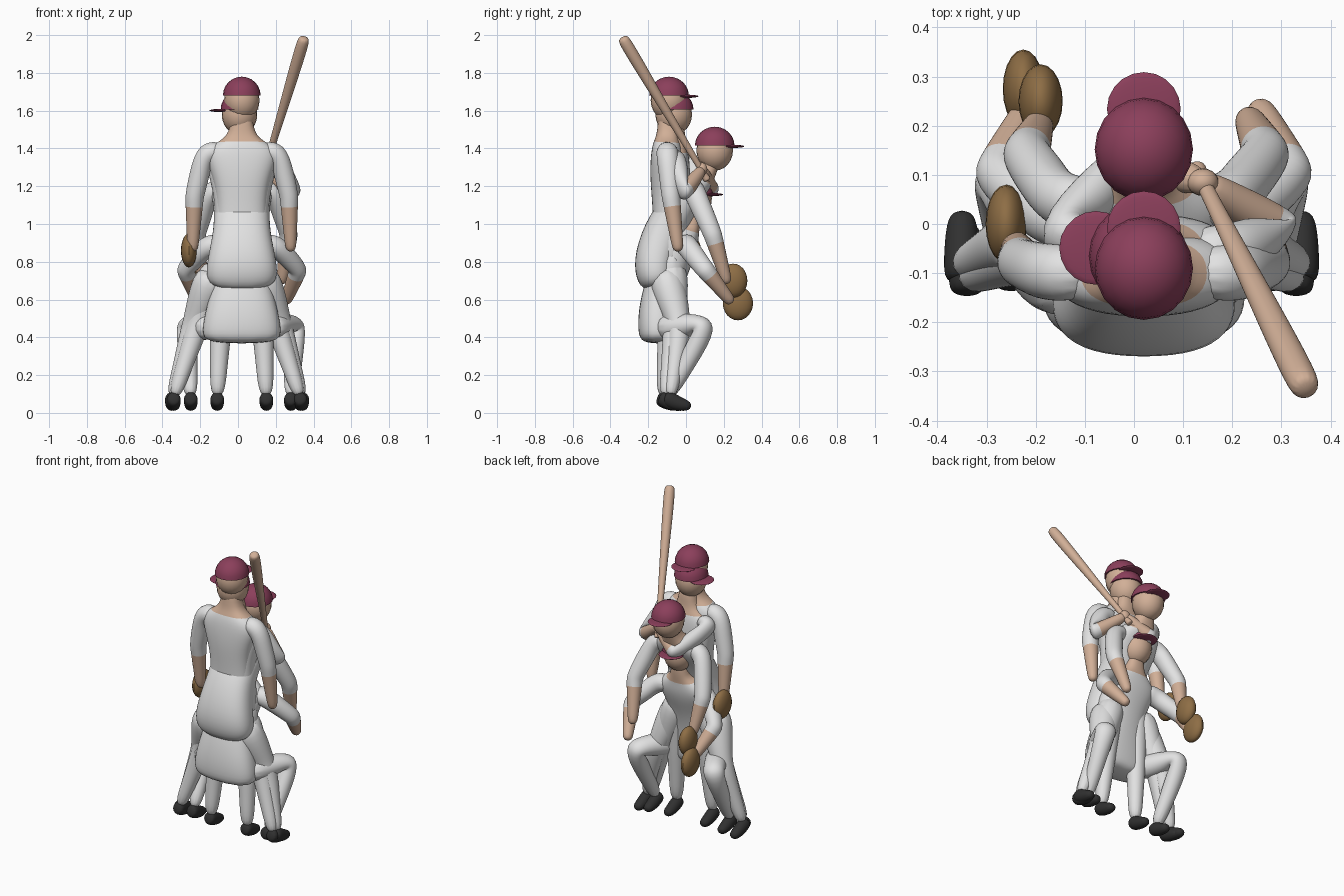
import bpy, bmesh, math
from mathutils import Vector

old = bpy.data.objects.get("Cube")
if old:
    bpy.data.objects.remove(old, do_unlink=True)


def material(name, rgb):
    m = bpy.data.materials.new(name)
    m.use_nodes = True
    m.diffuse_color = (*rgb, 1)
    b = m.node_tree.nodes["Principled BSDF"]
    b.inputs["Base Color"].default_value = (*rgb, 1)
    b.inputs["Roughness"].default_value = 0.8
    return m


WHITE = material("uniform white", (0.76, 0.76, 0.76))
SKIN = material("skin tan", (0.64, 0.43, 0.31))
CAP = material("cap maroon", (0.26, 0.05, 0.105))
GLOVE = material("glove brown", (0.27, 0.155, 0.06))
SHOE = material("shoe black", (0.03, 0.03, 0.03))
CX = 0.02      # shared centre line of the figures
SIDES = 12


def finish(name, bm, mats, subdivide=0):
    bmesh.ops.recalc_face_normals(bm, faces=bm.faces)
    for f in bm.faces:
        f.smooth = True
    me = bpy.data.meshes.new(name)
    bm.to_mesh(me)
    bm.free()
    for m in mats:
        me.materials.append(m)
    ob = bpy.data.objects.new(name, me)
    bpy.context.collection.objects.link(ob)
    if subdivide:
        ob.modifiers.new("round", "SUBSURF").levels = subdivide
        ob.modifiers["round"].render_levels = subdivide
    return ob


def loft(name, points, sizes, mats, split=None, power=1.0):
    """Tube through points; a size is a radius or (width, depth).
    Segments from index split onward take the second material;
    a power below 1 makes the section boxier."""
    pts = [Vector(p) for p in points]
    bm = bmesh.new()
    rings, u = [], Vector((1, 0, 0))
    for i, p in enumerate(pts):
        t = Vector()
        if i:
            t += (p - pts[i - 1]).normalized()
        if i < len(pts) - 1:
            t += (pts[i + 1] - p).normalized()
        t.normalize()
        u = (u - t * u.dot(t)).normalized()
        v = t.cross(u)
        w, d = sizes[i] if isinstance(sizes[i], tuple) else (sizes[i],) * 2
        ring = []
        for k in range(SIDES):
            a = math.tau * (k + 0.5) / SIDES
            c, s = (math.copysign(abs(q) ** power, q) for q in (math.cos(a), math.sin(a)))
            ring.append(bm.verts.new(p + 1.05 * (u * w * c + v * d * s)))
        rings.append(ring)
    for i in range(len(rings) - 1):
        for k in range(SIDES):
            n = (k + 1) % SIDES
            f = bm.faces.new((rings[i][k], rings[i][n], rings[i + 1][n], rings[i + 1][k]))
            f.material_index = int(split is not None and i >= split)
    bm.faces.new(rings[0])
    end = bm.faces.new(rings[-1])
    end.material_index = int(split is not None)
    return finish(name, bm, mats, 2)


def ball(name, centre, size, mat, dome=False):
    bm = bmesh.new()
    bmesh.ops.create_uvsphere(bm, u_segments=20, v_segments=12, radius=1)
    if dome:
        bmesh.ops.bisect_plane(bm, geom=bm.verts[:] + bm.edges[:] + bm.faces[:],
                               plane_co=(0, 0, 0), plane_no=(0, 0, -1), clear_outer=True)
        bmesh.ops.holes_fill(bm, edges=[e for e in bm.edges if e.is_boundary])
    for v in bm.verts:
        v.co = Vector(centre) + Vector(a * b for a, b in zip(v.co, size))
    ob = finish(name, bm, [mat])
    bpy.context.view_layer.objects.active = ob
    ob.select_set(True)
    bpy.ops.object.shade_smooth_by_angle()
    ob.select_set(False)


def head(who, x, y, z, face=(0, 1)):
    """Head with cap; z is the cap's lower edge."""
    fx, fy = face
    ball(who + " head", (x, y, z - 0.025), (0.094, 0.097, 0.108), SKIN)
    ball(who + " cap", (x, y, z), (0.1, 0.105, 0.1), CAP, True)
    ball(who + " cap brim", (x + fx * 0.085, y + fy * 0.082, z - 0.004),
         (0.075, 0.075, 0.009), CAP)


def arm(who, side, shoulder, elbow, hand, cuff=0.1):
    """Sleeve from inside the shoulder to the elbow, bare forearm and hand."""
    s, e, h = Vector(shoulder), Vector(elbow), Vector(hand)
    inner = s.lerp(Vector((CX, s.y, s.z + 0.01)), 0.5)
    pts = [inner, s, s.lerp(e, 0.5), e, e.lerp(h, cuff), e.lerp(h, 0.75), h]
    loft(f"{who} {side} arm", pts, [0.055, 0.058, 0.054, 0.049, 0.047, 0.033, 0.027],
         [WHITE, SKIN], 4)


def leg(who, side, hip, knee, foot, sizes):
    """Trouser leg and shoe."""
    h, k, f = Vector(hip), Vector(knee), Vector(foot)
    ankle = f + Vector((0, 0, 0.08))
    loft(f"{who} {side} leg", [h, h.lerp(k, 0.5), k.lerp(h, 0.1), k.lerp(ankle, 0.12),
                               k.lerp(ankle, 0.6), ankle],
         [sizes[0], sizes[0] * 0.9, sizes[1], sizes[1] * 0.95, sizes[2], sizes[2] * 0.85], [WHITE])
    loft(f"{who} {side} shoe", [f + Vector(o) for o in
                                ((0, -0.035, 0.08), (0, 0, 0.07), (0, 0.05, 0.045), (0, 0.115, 0.033))],
         [(0.034, 0.032), (0.037, 0.044), (0.035, 0.037), (0.027, 0.023)], [SHOE])


def mirrored(p, side, cx=CX):
    return (cx + side * p[0], p[1], p[2])


def legs(who, hip, knee, foot, sizes, cx=CX):
    for side, label in ((1, "left"), (-1, "right")):
        leg(who, label, *(mirrored(p, side, cx) for p in (hip, knee, foot)), sizes)


def torso(who, rows):
    """Rows of (y, z, half width, half depth), hips to neck."""
    loft(who + " torso", [(CX, r[0], r[1]) for r in rows], [r[2:] for r in rows],
         [WHITE, SKIN], len(rows) - 3, 0.8)


# Standing player
torso("standing", [(-0.08, 0.78, 0.12, 0.08), (-0.08, 0.9, 0.15, 0.09), (-0.09, 1.1, 0.125, 0.085),
                   (-0.1, 1.25, 0.15, 0.09), (-0.1, 1.38, 0.2, 0.085), (-0.1, 1.435, 0.125, 0.07),
                   (-0.095, 1.475, 0.06, 0.055), (-0.09, 1.62, 0.055, 0.055)])
head("standing", CX, -0.09, 1.68)
for side, label in ((1, "left"), (-1, "right")):
    arm("standing", label, *(mirrored(p, side) for p in
        ((0.195, -0.1, 1.385), (0.25, -0.08, 1.15), (0.26, -0.04, 0.85))))
legs("standing", (0.08, -0.08, 0.88), (0.11, -0.09, 0.48), (0.13, -0.12, 0.0), (0.085, 0.06, 0.045))
ball("standing glove", (-0.26, 0.0, 0.86), (0.042, 0.08, 0.09), GLOVE)

# Batter, looking to one side
torso("batter", [(-0.08, 0.72, 0.13, 0.08), (-0.09, 0.86, 0.165, 0.1), (-0.08, 1.05, 0.13, 0.09),
                 (-0.07, 1.22, 0.16, 0.09), (-0.06, 1.32, 0.19, 0.08), (-0.06, 1.38, 0.12, 0.07),
                 (-0.06, 1.42, 0.06, 0.055), (-0.06, 1.55, 0.055, 0.055)])
head("batter", 0.008, -0.065, 1.605, (-1, 0.2))
hands = (0.14, 0.085, 1.29)
arm("batter", "left", (0.2, -0.06, 1.34), (0.295, -0.01, 1.165), hands, 0.04)
arm("batter", "right", (-0.17, -0.03, 1.34), (-0.01, 0.13, 1.18), hands, 0.04)
ball("batter grip", hands, (0.032, 0.028, 0.035), SKIN)
legs("batter", (0.1, -0.08, 0.8), (0.21, -0.06, 0.46), (0.335, -0.11, 0.0), (0.09, 0.06, 0.042), -0.005)
knob, tip = Vector((0.125, 0.115, 1.23)), Vector((0.352, -0.338, 1.99))
loft("bat", [knob, knob.lerp(tip, 0.02), knob.lerp(tip, 0.04), knob.lerp(tip, 0.3),
             knob.lerp(tip, 0.65), knob.lerp(tip, 0.96), tip],
     [0.02, 0.02, 0.014, 0.019, 0.028, 0.034, 0.026], [SKIN])

# Fielder leaning forward
torso("fielder", [(-0.14, 0.66, 0.16, 0.08), (-0.165, 0.73, 0.19, 0.105), (-0.165, 0.83, 0.175, 0.11),
                  (-0.1, 1.0, 0.14, 0.11), (-0.01, 1.13, 0.15, 0.09), (0.045, 1.19, 0.17, 0.075),
                  (0.09, 1.24, 0.1, 0.06), (0.11, 1.28, 0.055, 0.05), (0.14, 1.36, 0.05, 0.05)])
head("fielder", CX, 0.152, 1.415)
arm("fielder", "left", (0.19, 0.04, 1.18), (0.27, 0.14, 0.95), (0.23, 0.22, 0.68))
arm("fielder", "right", (-0.15, 0.04, 1.18), (-0.22, 0.14, 0.95), (-0.19, 0.21, 0.72))
ball("fielder glove", (-0.19, 0.25, 0.7), (0.045, 0.075, 0.09), GLOVE)
legs("fielder", (0.12, -0.12, 0.76), (0.235, -0.03, 0.45), (0.345, -0.085, 0.0), (0.095, 0.062, 0.042), -0.005)

# Crouching player
torso("crouching", [(-0.15, 0.365, 0.19, 0.085), (-0.15, 0.43, 0.21, 0.105), (-0.145, 0.56, 0.185, 0.105),
                    (-0.1, 0.74, 0.135, 0.1), (-0.03, 0.86, 0.16, 0.085), (0.0, 0.92, 0.17, 0.07),
                    (0.015, 0.97, 0.09, 0.055), (0.025, 1.0, 0.055, 0.05), (0.03, 1.1, 0.05, 0.05)])
head("crouching", CX, 0.04, 1.16)
for side, label in ((1, "left"), (-1, "right")):
    arm("crouching", label, *(mirrored(p, side) for p in
        ((0.18, 0.0, 0.89), (0.3, 0.1, 0.76), (0.23, 0.245, 0.58))))
ball("crouching glove", (-0.225, 0.275, 0.58), (0.042, 0.08, 0.09), GLOVE)
legs("crouching", (0.15, -0.15, 0.45), (0.29, 0.12, 0.47), (0.265, -0.1, 0.0), (0.075, 0.062, 0.045), 0.015)
